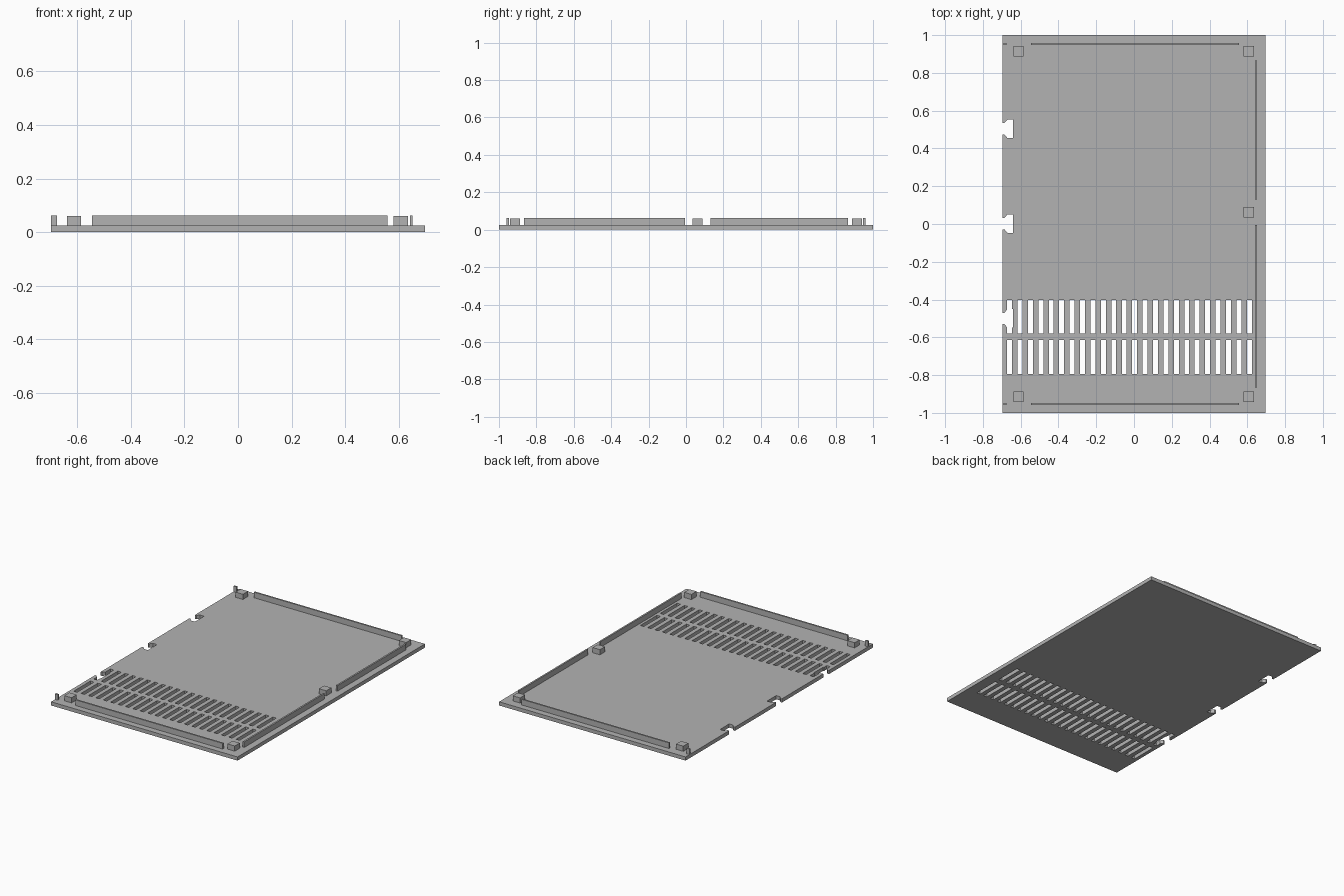
import bpy
import bmesh
from mathutils import Matrix, Vector

if "Cube" in bpy.data.objects:
    bpy.data.objects.remove(bpy.data.objects["Cube"])

HALF_X, PLATE_TOP, RIDGE_TOP, BLOCK_TOP = 0.697, 0.025, 0.063, 0.06
RIDGE = 0.011

grey = bpy.data.materials.new("plain grey")
grey.use_nodes = True
colour = (0.45, 0.45, 0.45, 1)
grey.diffuse_color = colour
grey.node_tree.nodes["Principled BSDF"].inputs["Base Color"].default_value = colour


def add_box(bm, x0, x1, y0, y1, z0, z1):
    centre = Vector((x0 + x1, y0 + y1, z0 + z1)) / 2
    size = (x1 - x0, y1 - y0, z1 - z0, 1)
    bmesh.ops.create_cube(bm, size=1, matrix=Matrix.Translation(centre) @ Matrix.Diagonal(size))


def finish(name, bm):
    mesh = bpy.data.meshes.new(name)
    bmesh.ops.recalc_face_normals(bm, faces=bm.faces)
    bm.to_mesh(mesh)
    bm.free()
    mesh.materials.append(grey)
    obj = bpy.data.objects.new(name, mesh)
    bpy.context.collection.objects.link(obj)
    return obj


def box(name, *bounds):
    bm = bmesh.new()
    add_box(bm, *bounds)
    return finish(name, bm)


def cut(target, cutter):
    cutter.hide_render = True
    mod = target.modifiers.new(cutter.name, 'BOOLEAN')
    mod.operation, mod.solver, mod.object = 'DIFFERENCE', 'EXACT', cutter
    bpy.context.view_layer.objects.active = target
    bpy.ops.object.modifier_apply(modifier=mod.name)
    bpy.data.objects.remove(cutter)


# Base plate
plate = box("base_plate", -HALF_X, HALF_X, -1, 1, 0, PLATE_TOP)

# Two rows of ventilation slots
bm = bmesh.new()
for y0, y1 in ((-0.58, -0.402), (-0.795, -0.615)):
    for i in range(24):
        x = -0.659 + i * 0.0552
        add_box(bm, x - 0.013, x + 0.013, y0, y1, -0.1, 0.1)
cut(plate, finish("slot_cutter", bm))

# Clip notches with narrow mouths along the right edge
half_notch = [(-0.75, 0.03), (-0.686, 0.03), (-0.67, 0.049), (-0.641, 0.049)]
outline = half_notch + [(x, -y) for x, y in reversed(half_notch)]
bm = bmesh.new()
for y_mid in (0.504, 0.002, -0.5):
    face = bm.faces.new([bm.verts.new((x, y + y_mid, -0.1)) for x, y in outline])
    top = bmesh.ops.extrude_face_region(bm, geom=[face])["geom"]
    bmesh.ops.translate(bm, vec=(0, 0, 0.2),
                        verts=[v for v in top if isinstance(v, bmesh.types.BMVert)])
cut(plate, finish("notch_cutter", bm))

# Locating ridges and end tabs on the front and back, with corner blocks
for end, side in (("front", -1), ("back", 1)):
    y = side * 0.953
    y0, y1 = y - RIDGE / 2, y + RIDGE / 2
    box(end + "_ridge", -0.545, 0.557, y0, y1, PLATE_TOP, RIDGE_TOP)
    box(end + "_tab", -HALF_X, -0.676, y0, y1, PLATE_TOP, RIDGE_TOP)

# Ridges along the left edge
for name, y0, y1 in (("left_front_ridge", -0.865, -0.005), ("left_back_ridge", 0.13, 0.865)):
    box(name, 0.641, 0.641 + RIDGE, y0, y1, PLATE_TOP, RIDGE_TOP)

# Square mounting blocks
blocks = {"front_right": (-0.612, -0.915), "back_right": (-0.612, 0.915),
          "front_left": (0.608, -0.915), "back_left": (0.608, 0.915),
          "middle_left": (0.608, 0.062)}
for name, (x, y) in blocks.items():
    r = 0.027
    box(name + "_block", x - r, x + r, y - r, y + r, PLATE_TOP, BLOCK_TOP)
